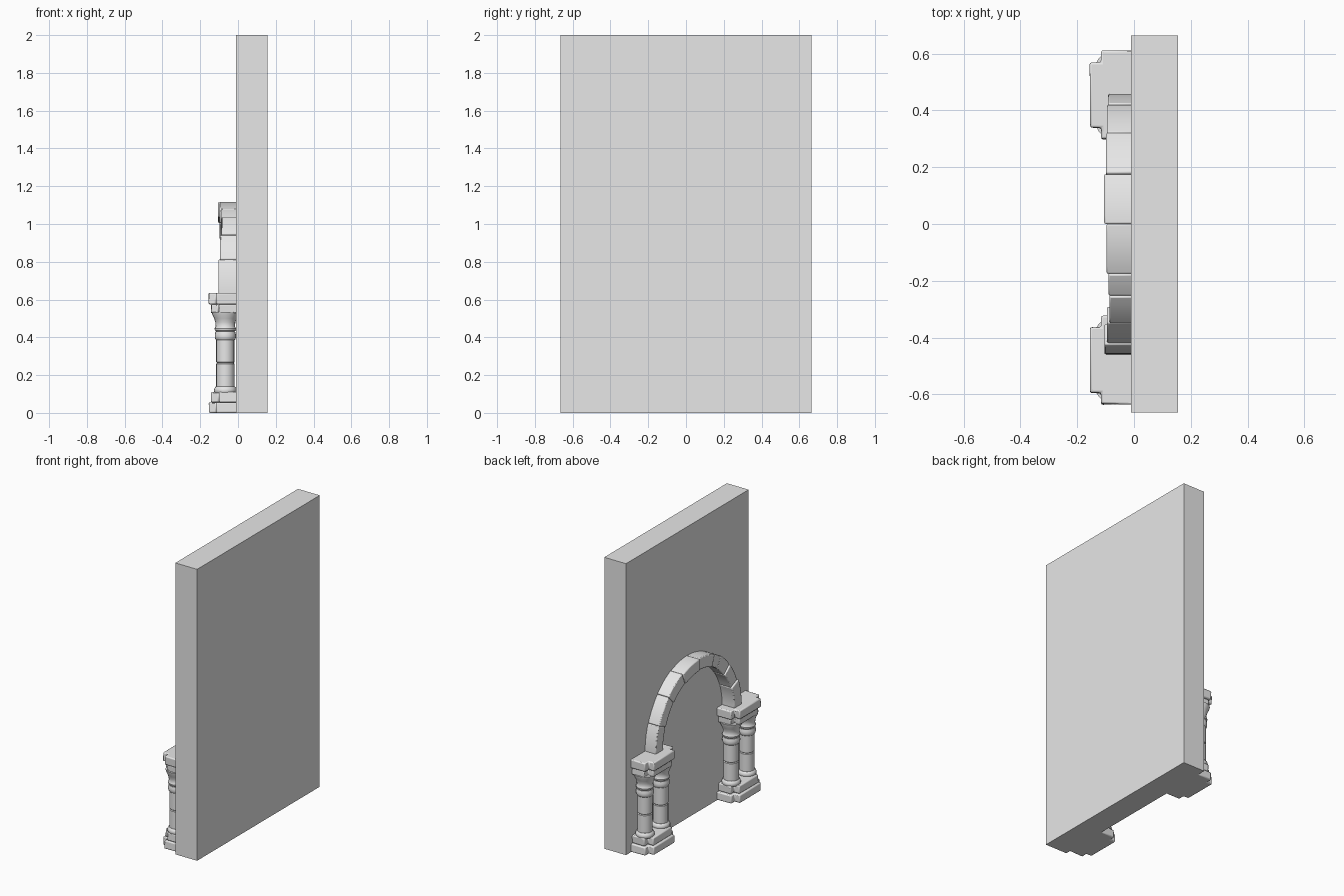
import bpy, bmesh, math, random
from mathutils import Vector

random.seed(4)
if "Cube" in bpy.data.objects:
    bpy.data.objects.remove(bpy.data.objects["Cube"], do_unlink=True)

# One plain stone grey
stone = bpy.data.materials.new("stone_grey")
stone.use_nodes = True
GREY = (0.8, 0.8, 0.8, 1)
stone.diffuse_color = GREY
stone.node_tree.nodes["Principled BSDF"].inputs["Base Color"].default_value = GREY


def finish(name, bm, bevel=0.0, segments=2):
    """Turn a bmesh into a shaded object with optional worn edges."""
    bmesh.ops.recalc_face_normals(bm, faces=bm.faces)
    mesh = bpy.data.meshes.new(name)
    bm.to_mesh(mesh)
    bm.free()
    mesh.materials.append(stone)
    obj = bpy.data.objects.new(name, mesh)
    bpy.context.collection.objects.link(obj)
    if bevel:
        mod = obj.modifiers.new("worn_edges", "BEVEL")
        mod.width = bevel
        mod.segments = segments
        mod.limit_method = "ANGLE"
        mod.angle_limit = math.radians(35)
    bpy.ops.object.select_all(action="DESELECT")
    obj.select_set(True)
    bpy.context.view_layer.objects.active = obj
    bpy.ops.object.shade_smooth_by_angle(angle=math.radians(35))
    return obj


def stepped_slab(name, centre, low, high, front, half, step=0.04, wear=0.003):
    """Slab against the wall with notched outer corners."""
    outline = [(0.0, -half), (front + step, -half), (front + step, step - half),
               (front, step - half), (front, half - step), (front + step, half - step),
               (front + step, half), (0.0, half)]
    bm = bmesh.new()
    rings = []
    for z in (low, high):
        rings.append([bm.verts.new((x + random.uniform(0, wear) * (x < 0),
                                    centre + y + random.uniform(-wear, wear), z))
                      for x, y in outline])
    bm.faces.new(rings[0])
    bm.faces.new(rings[1])
    count = len(outline)
    for i in range(count):
        j = (i + 1) % count
        bm.faces.new((rings[0][i], rings[0][j], rings[1][j], rings[1][i]))
    return finish(name, bm, 0.007)


def turned(name, x, y, profile, sides=20):
    """Lathe a radius and height profile around a vertical axis."""
    bm = bmesh.new()
    rings = []
    for radius, z in profile:
        rings.append([bm.verts.new((x + radius * math.cos(math.tau * i / sides),
                                    y + radius * math.sin(math.tau * i / sides), z))
                      for i in range(sides)])
    for a, b in zip(rings, rings[1:]):
        for i in range(sides):
            j = (i + 1) % sides
            bm.faces.new((a[i], a[j], b[j], b[i]))
    bm.faces.new(rings[0])
    bm.faces.new(rings[-1])
    return finish(name, bm)


def arch_stone(name, start, end, depth, grow):
    """One curved block of the arch, between two angles in degrees."""
    bm = bmesh.new()
    steps = max(3, round((end - start) / 4))
    rings = []
    for i in range(steps + 1):
        angle = math.radians(start + (end - start) * i / steps)
        c, s = math.cos(angle), math.sin(angle)
        inner = (0.378 * c, 0.63 + 0.405 * s)
        outer = ((0.457 + grow) * c, 0.63 + (0.49 + grow) * s)
        rings.append([bm.verts.new((x, *p)) for x, p in
                      ((0, inner), (-depth, inner), (-depth, outer), (0, outer))])
    for a, b in zip(rings, rings[1:]):
        for i in range(4):
            j = (i + 1) % 4
            bm.faces.new((a[i], a[j], b[j], b[i]))
    bm.faces.new(rings[0])
    bm.faces.new(rings[-1])
    return finish(name, bm, 0.006)


# Wall slab
wall = bmesh.new()
bmesh.ops.create_cube(wall, size=1)
for v in wall.verts:
    v.co = Vector((0.0725 + v.co.x * 0.165, v.co.y * 1.33, 1 + v.co.z * 2))
finish("wall", wall)

# Column parts, from the base ring to the flared capital
BASE = [(0.056, 0.105), (0.06, 0.114), (0.06, 0.124), (0.055, 0.135), (0.049, 0.14)]
NECK = [(0.048, 0.385), (0.053, 0.39), (0.056, 0.40), (0.056, 0.415), (0.052, 0.43)]
CAPITAL = [(0.047, 0.43), (0.055, 0.437), (0.057, 0.447), (0.051, 0.458),
           (0.053, 0.48), (0.059, 0.50), (0.069, 0.52), (0.072, 0.535)]

for side, centre in (("back", 0.455), ("front", -0.48)):
    # Stepped plinth and top slabs
    stepped_slab(side + "_plinth_lower", centre, 0.0, 0.056, -0.157, 0.155)
    stepped_slab(side + "_plinth_upper", centre, 0.056, 0.111, -0.144, 0.143)
    stepped_slab(side + "_top_lower", centre, 0.528, 0.575, -0.144, 0.143)
    stepped_slab(side + "_top_upper", centre, 0.575, 0.635, -0.157, 0.155)
    # Paired columns
    for place, shift in (("inner", -0.085), ("outer", 0.085)):
        y = centre + math.copysign(shift, shift * centre)
        label = f"{side}_{place}_column_"
        turned(label + "base", -0.067, y, BASE)
        for k, (low, high) in enumerate(((0.135, 0.264), (0.264, 0.39))):
            r = 0.048 + random.uniform(-0.001, 0.001)
            turned(f"{label}drum_{k + 1}", -0.067, y,
                   [(r - 0.004, low), (r, low + 0.005), (r, high - 0.005), (r - 0.004, high)])
        turned(label + "neck", -0.067, y, NECK)
        turned(label + "capital", -0.067, y, CAPITAL)

# Arch stones with uneven faces
JOINTS = [0, 22, 45, 67, 90, 113, 124, 140, 158, 180]
DEPTHS = [0.092, 0.095, 0.098, 0.105, 0.097, 0.09, 0.087, 0.095, 0.104]
for n, depth in enumerate(DEPTHS):
    arch_stone(f"arch_stone_{n + 1}", JOINTS[n], JOINTS[n + 1], depth,
               random.uniform(-0.004, 0.003))
